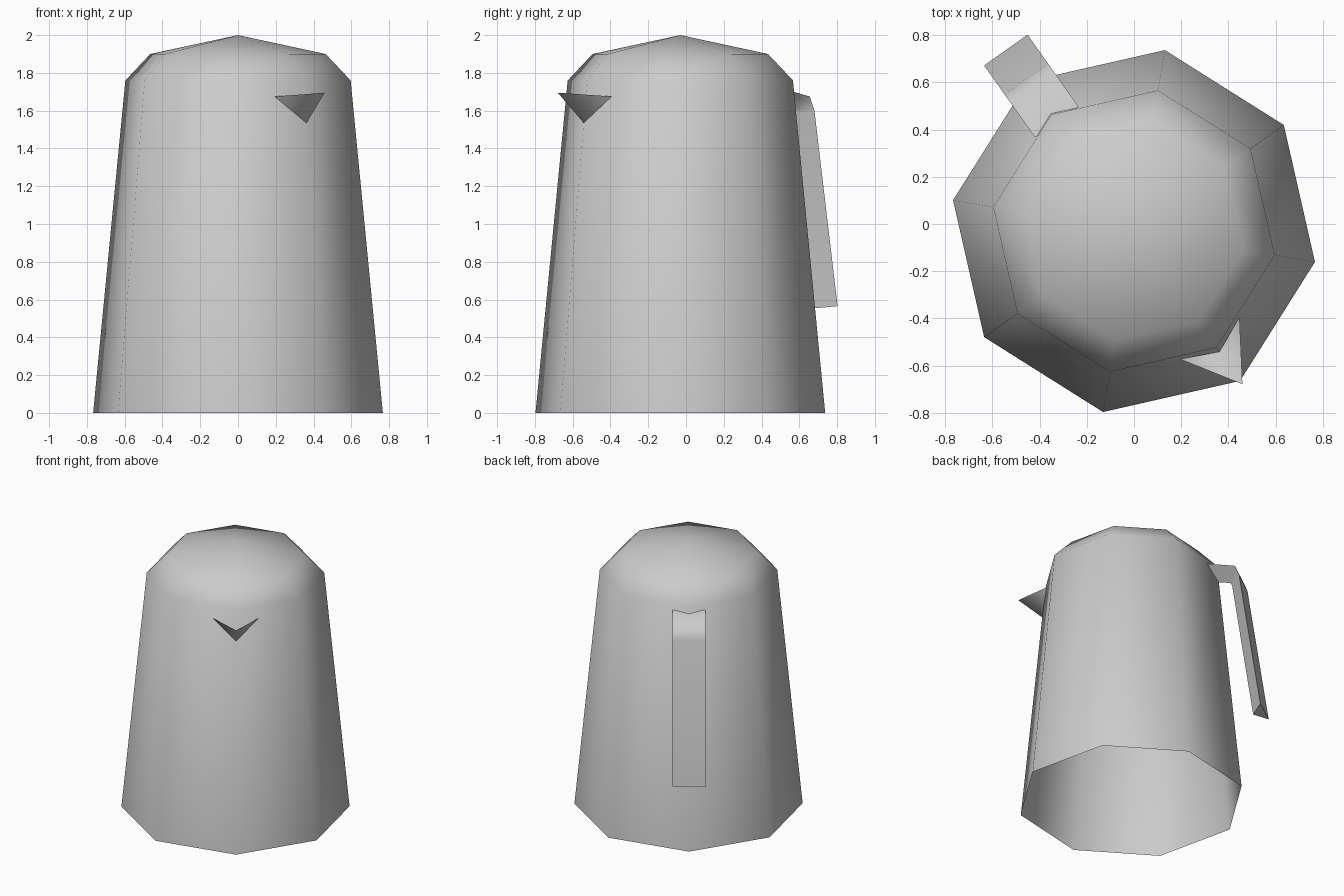
import bpy, bmesh
from math import cos, sin, pi, radians
from mathutils import Vector

cube = bpy.data.objects.get("Cube")
if cube:
    bpy.data.objects.remove(cube, do_unlink=True)

AXIS_Y = -0.03             # vertical axis of the jug
SPOUT = radians(-54.7)     # spout direction
HANDLE = SPOUT + pi        # handle sits opposite

grey = bpy.data.materials.new("plain grey")
grey.use_nodes = True
grey.diffuse_color = (0.6, 0.6, 0.6, 1)
grey.node_tree.nodes["Principled BSDF"].inputs["Base Color"].default_value = (0.6, 0.6, 0.6, 1)


def place(angle, r, side, z):
    """Point at distance r along a direction, shifted sideways."""
    return Vector((r * cos(angle) - side * sin(angle),
                   AXIS_Y + r * sin(angle) + side * cos(angle), z))


def finish(name, bm, angle):
    mesh = bpy.data.meshes.new(name)
    bm.to_mesh(mesh)
    bm.free()
    mesh.materials.append(grey)
    obj = bpy.data.objects.new(name, mesh)
    bpy.context.collection.objects.link(obj)
    bpy.ops.object.select_all(action="DESELECT")
    obj.select_set(True)
    bpy.context.view_layer.objects.active = obj
    if angle is None:
        bpy.ops.object.shade_smooth()
    else:
        bpy.ops.object.shade_smooth_by_angle(angle=radians(angle))
    return obj


def bridge(bm, a, b):
    for i in range(len(a)):
        j = (i + 1) % len(a)
        bm.faces.new((a[i], a[j], b[j], b[i]))


# Eight-sided body, open underneath, with sloped shoulder and pointed lid
bm = bmesh.new()
rings = [[bm.verts.new(place(SPOUT + k * pi / 4, r, 0, z)) for k in range(8)]
         for r, z in ((0.778, 0), (0.605, 1.76), (0.471, 1.9))]
for low, high in zip(rings, rings[1:]):
    bridge(bm, low, high)
apex = bm.verts.new((0, AXIS_Y, 2))
for k in range(8):
    bm.faces.new((rings[-1][k], rings[-1][(k + 1) % 8], apex))
finish("jug_body", bm, None)

# Spout: an open trough of two triangles meeting in a keel
bm = bmesh.new()
tip = bm.verts.new(place(SPOUT, 0.795, 0, 1.695))
keel = bm.verts.new(place(SPOUT, 0.627, 0, 1.535))
right = bm.verts.new(place(SPOUT, 0.555, -0.155, 1.675))
left = bm.verts.new(place(SPOUT, 0.555, 0.155, 1.675))
bm.faces.new((right, keel, tip))
bm.faces.new((keel, left, tip))
finish("spout", bm, None)

# Handle: triangular bar, flat outside and ridged inside
bm = bmesh.new()
outer = ((0.567, 1.72), (0.76, 1.675), (0.79, 1.6), (0.94, 0.565))
inner = ((0.61, 1.63), (0.70, 1.612), (0.712, 1.588), (0.86, 0.553))
sections = [[bm.verts.new(place(HANDLE, ro, -0.113, zo)),
             bm.verts.new(place(HANDLE, ro, 0.113, zo)),
             bm.verts.new(place(HANDLE, ri, 0, zi))]
            for (ro, zo), (ri, zi) in zip(outer, inner)]
for a, b in zip(sections, sections[1:]):
    bridge(bm, a, b)
bm.faces.new(sections[-1])
bmesh.ops.recalc_face_normals(bm, faces=bm.faces)
finish("handle", bm, 60)
